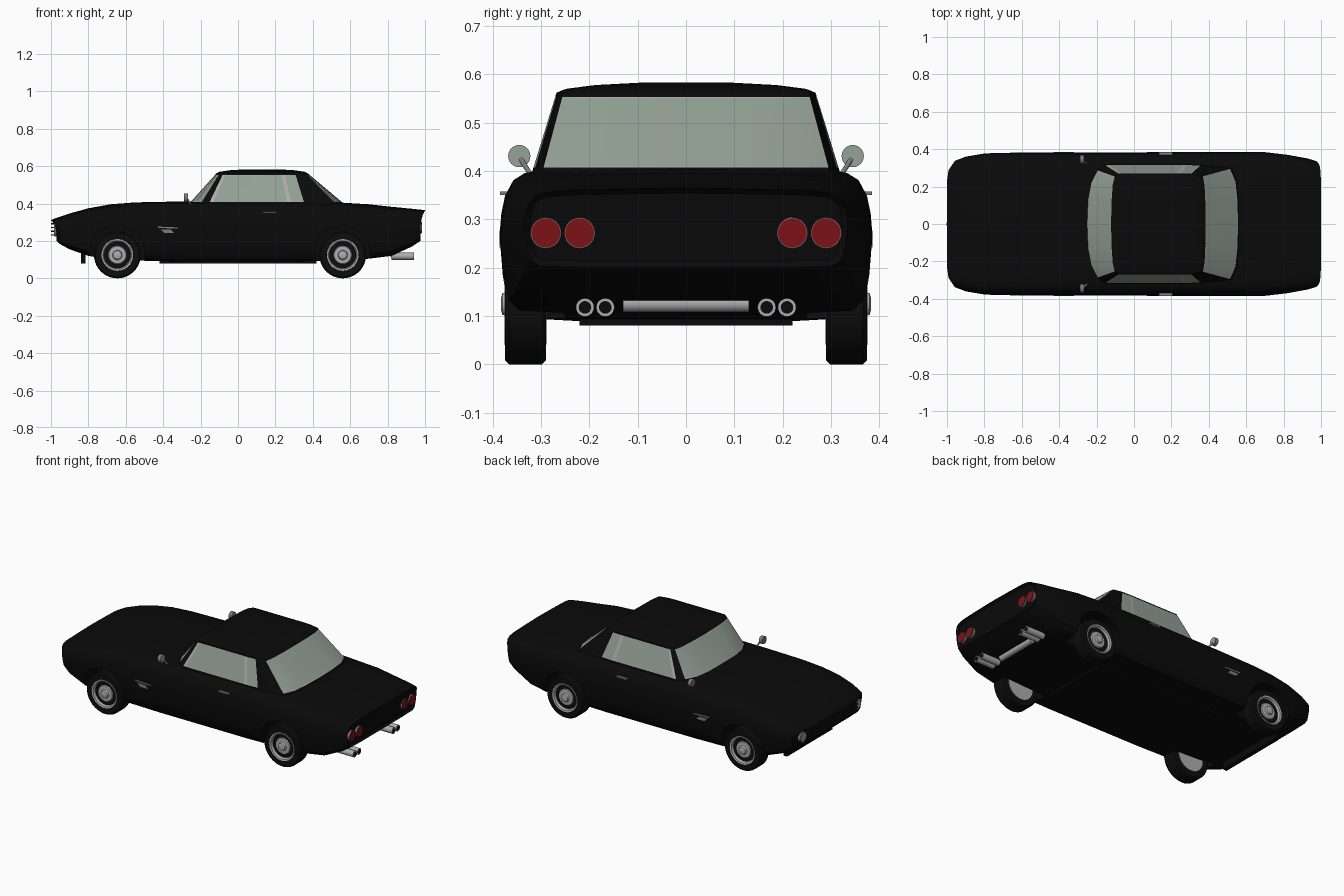
import bpy, bmesh, math
from mathutils import Matrix, Vector

if "Cube" in bpy.data.objects:
    bpy.data.objects.remove(bpy.data.objects["Cube"])


def material(name, rgb):
    m = bpy.data.materials.new(name)
    m.use_nodes = True
    m.diffuse_color = (*rgb, 1)
    m.node_tree.nodes["Principled BSDF"].inputs["Base Color"].default_value = (*rgb, 1)
    return m


BLACK = material("black paint", (0.003, 0.003, 0.003))
GLASS = material("grey green glass", (0.30, 0.36, 0.31))
CHROME = material("light grey metal", (0.42, 0.42, 0.42))
STEEL = material("mid grey metal", (0.2, 0.2, 0.2))
RED = material("red lamp", (0.2, 0.006, 0.008))
RUBBER = material("tyre rubber", (0.004, 0.004, 0.004))


def finish(name, bm, *mats, angle=35):
    bmesh.ops.recalc_face_normals(bm, faces=bm.faces)
    me = bpy.data.meshes.new(name)
    bm.to_mesh(me)
    bm.free()
    ob = bpy.data.objects.new(name, me)
    bpy.context.collection.objects.link(ob)
    for m in mats:
        me.materials.append(m)
    smooth(ob, angle)
    return ob


def smooth(ob, angle=35):
    bpy.ops.object.select_all(action="DESELECT")
    ob.select_set(True)
    bpy.context.view_layer.objects.active = ob
    bpy.ops.object.shade_smooth_by_angle(angle=math.radians(angle))


def bridge(bm, a, b):
    n = len(a)
    return [bm.faces.new((a[i], a[(i + 1) % n], b[(i + 1) % n], b[i])) for i in range(n)]


def rod(bm, start, end, r, n=24):
    a, b = Vector(start), Vector(end)
    rot = (b - a).to_track_quat("Z", "Y").to_matrix().to_4x4()
    bmesh.ops.create_cone(bm, cap_ends=True, segments=n, radius1=r, radius2=r,
                          depth=(b - a).length, matrix=Matrix.Translation((a + b) / 2) @ rot)


def rods(name, mat, items):
    bm = bmesh.new()
    for start, end, r in items:
        rod(bm, start, end, r)
    return finish(name, bm, mat)


def box(name, mat, lo, hi):
    bm = bmesh.new()
    lo, hi = Vector(lo), Vector(hi)
    bmesh.ops.create_cube(bm, size=1, matrix=Matrix.Translation((lo + hi) / 2) @ Matrix.Diagonal((*(hi - lo), 1)))
    return finish(name, bm, mat)


def lathe(name, mat, profile, centre, side, n=40):
    """Turn a closed (radius, offset) outline about the y axis."""
    bm = bmesh.new()
    rings = []
    for r, y in profile:
        rings.append([bm.verts.new((centre[0] + r * math.cos(2 * math.pi * i / n), side * y,
                                    centre[1] + r * math.sin(2 * math.pi * i / n))) for i in range(n)])
    for a, b in zip(rings, rings[1:]):
        bridge(bm, a, b)
    bm.faces.new(rings[0])
    bm.faces.new(rings[-1])
    return finish(name, bm, mat)


# Lower body: one section lofted along the length
SECTION = [(0, 0), (.6, 0), (.9, .02), (.96, .1), (.985, .3), (1, .55), (.99, .7),
           (.97, .82), (.93, .91), (.87, .955), (.75, .985), (.4, 1.0), (0, 1.01)]
SECTION += [(-p, q) for p, q in SECTION[-2:0:-1]]
# x, half width, bottom, top, lip overhang
STATIONS = [(-.97, .31, .2, .31, -.03), (-.955, .338, .185, .32, -.02), (-.9, .36, .155, .345, 0),
            (-.8, .377, .12, .372, 0), (-.68, .382, .1, .393, 0), (-.55, .383, .095, .403, 0),
            (-.3, .383, .09, .408, 0), (.3, .384, .09, .41, 0), (.5, .386, .095, .405, 0),
            (.7, .384, .105, .393, 0), (.82, .37, .12, .38, 0), (.93, .35, .17, .37, 0),
            (.975, .335, .2, .363, .025)]
bm = bmesh.new()
rings = [[bm.verts.new((x + lip * q ** 4, w * p, zb + (zt - zb) * q)) for p, q in SECTION]
         for x, w, zb, zt, lip in STATIONS]
for a, b in zip(rings, rings[1:]):
    bridge(bm, a, b)
caps = [bm.faces.new(rings[0]), bm.faces.new(rings[-1])]
bmesh.ops.recalc_face_normals(bm, faces=bm.faces)
for cap in caps:
    bmesh.ops.inset_region(bm, faces=[cap], thickness=.012)
    bmesh.ops.translate(bm, verts=cap.verts, vec=-.012 * cap.normal)
body = finish("lower_body", bm, BLACK)

# Wheel arches
AXLES = {"nose": -.645, "tail": .56}
cutter = rods("arch_cutter", BLACK, [((x, s * .25, .135), (x, s * .5, .135), .148)
                                     for x in AXLES.values() for s in (-1, 1)])
cutter.hide_render = True
mod = body.modifiers.new("arches", "BOOLEAN")
mod.operation, mod.solver, mod.object = "DIFFERENCE", "EXACT", cutter
bpy.context.view_layer.objects.active = body
bpy.ops.object.modifier_apply(modifier=mod.name)
bpy.data.objects.remove(cutter)
smooth(body)

# Cabin: base x, base y, roof x, roof y, colour of the panel that follows (0 paint, 1 glass, 2 trim)
PILLARS = [(-.27, 0, -.115, 0, 1), (-.262, .13, -.112, .13, 1), (-.242, .22, -.107, .21, 1),
           (-.205, .29, -.098, .252, 0), (-.16, .318, -.078, .267, 2), (-.142, .32, -.068, .268, 1),
           (.268, .321, .235, .268, 2), (.284, .321, .248, .268, 1), (.358, .317, .305, .266, 0),
           (.53, .3, .36, .254, 1), (.562, .23, .368, .2, 1), (.573, .13, .371, .12, 1), (.577, 0, .372, 0, 1)]
PILLARS += [(a, -b, c, -d, PILLARS[i - 1][4]) for i, (a, b, c, d, _) in reversed(list(enumerate(PILLARS))[1:-1])]
PILLARS[12] = (*PILLARS[12][:4], PILLARS[11][4])
bm = bmesh.new()
rings = []
for v in (0, .1, .95, 1):
    rings.append([bm.verts.new((a + (c - a) * v, b + (d - b) * v, .39 + .172 * v)) for a, b, c, d, _ in PILLARS])
for scale, z in ((.93, .57), (.7, .578), (.35, .583)):
    rings.append([bm.verts.new((.13 + (c - .13) * scale, d * scale, z)) for _, _, c, d, _ in PILLARS])
for k, (lower, upper) in enumerate(zip(rings, rings[1:])):
    for f, p in zip(bridge(bm, lower, upper), PILLARS):
        f.material_index = p[4] if k == 1 else 0
bm.faces.new(rings[-1])
bm.faces.new(rings[0])
bmesh.ops.recalc_face_normals(bm, faces=bm.faces)
panes = [f for f in bm.faces if f.material_index == 1]
for f in bmesh.ops.inset_region(bm, faces=panes, thickness=.003)["faces"]:
    f.material_index = 2
finish("cabin", bm, BLACK, GLASS, CHROME)

# Wheels
TYRE = [(.08, .292), (.117, .29), (.125, .298), (.125, .366), (.117, .374), (.086, .374), (.08, .36)]
RIM = [(.084, .289), (.086, .368), (.085, .376), (.076, .374), (.07, .358), (.052, .356),
       (.046, .366), (.026, .368), (.022, .38), (.012, .383)]
for label, x in AXLES.items():
    for s, where in ((-1, "near"), (1, "far")):
        lathe(f"{label}_tyre_{where}", RUBBER, TYRE, (x, .125), s)
        lathe(f"{label}_rim_{where}", CHROME, RIM, (x, .125), s)
        ring = [(x + .061 * math.cos(i * math.pi / 5), .125 + .061 * math.sin(i * math.pi / 5)) for i in range(10)]
        rods(f"{label}_rim_holes_{where}", STEEL, [((a, s * .35, z), (a, s * .3585, z), .007) for a, z in ring])

# Tail lamps with thin bezels
LAMPS = [s * y for s in (-1, 1) for y in (.22, .29)]
rods("tail_lamp_bezels", STEEL, [((.94, y, .272), (.98, y, .272), .032) for y in LAMPS])
rods("tail_lamps", RED, [((.95, y, .272), (.983, y, .272), .03) for y in LAMPS])

# Exhaust
TIPS = [s * y for s in (-1, 1) for y in (.167, .209)]
rods("exhaust_tips", CHROME, [((.82, y, .118), (.94, y, .118), .019) for y in TIPS])
rods("exhaust_bores", BLACK, [((.93, y, .118), (.941, y, .118), .013) for y in TIPS])
rods("muffler", CHROME, [((.83, -.13, .126), (.83, .13, .126), .018)])

# Nose: grille slats, headlamps and air dam
for i in range(4):
    z = .228 + .02 * i
    box(f"grille_slat_{i + 1}", BLACK, (-1, -.24, z), (-.95, .24, z + .007))
rods("headlamp_bezels", STEEL, [((-.95, s * .265, .255), (-.982, s * .265, .255), .031) for s in (-1, 1)])
rods("headlamps", GLASS, [((-.95, s * .265, .255), (-.985, s * .265, .255), .027) for s in (-1, 1)])
box("air_dam", BLACK, (-.84, -.22, .08), (-.815, .22, .16))
box("floor_pan", BLACK, (-.42, -.22, .08), (.42, .22, .12))

# Side details
VENTS = [[(-.43, .277), (-.32, .272), (-.32, .266), (-.425, .269)],
         [(-.415, .262), (-.36, .262), (-.34, .242), (-.395, .242)]]
for s, where in ((-1, "near"), (1, "far")):
    bm = bmesh.new()
    for outline in VENTS:
        a, b = [[bm.verts.new((x, s * y, z)) for x, z in outline] for y in (.379, .386)]
        bridge(bm, a, b)
        bm.faces.new(a)
        bm.faces.new(b)
    finish(f"side_vent_{where}", bm, STEEL)
    y0, y1 = sorted((s * .365, s * .385))
    box(f"door_handle_{where}", STEEL, (.135, y0, .35), (.205, y1, .358))
    rods(f"mirror_stem_{where}", STEEL, [((-.25, s * .32, .39), (-.275, s * .345, .43), .005)])
    rods(f"mirror_shell_{where}", STEEL, [((-.29, s * .345, .431), (-.27, s * .345, .431), .023)])
    rods(f"mirror_glass_{where}", GLASS, [((-.271, s * .345, .431), (-.268, s * .345, .431), .022)])
